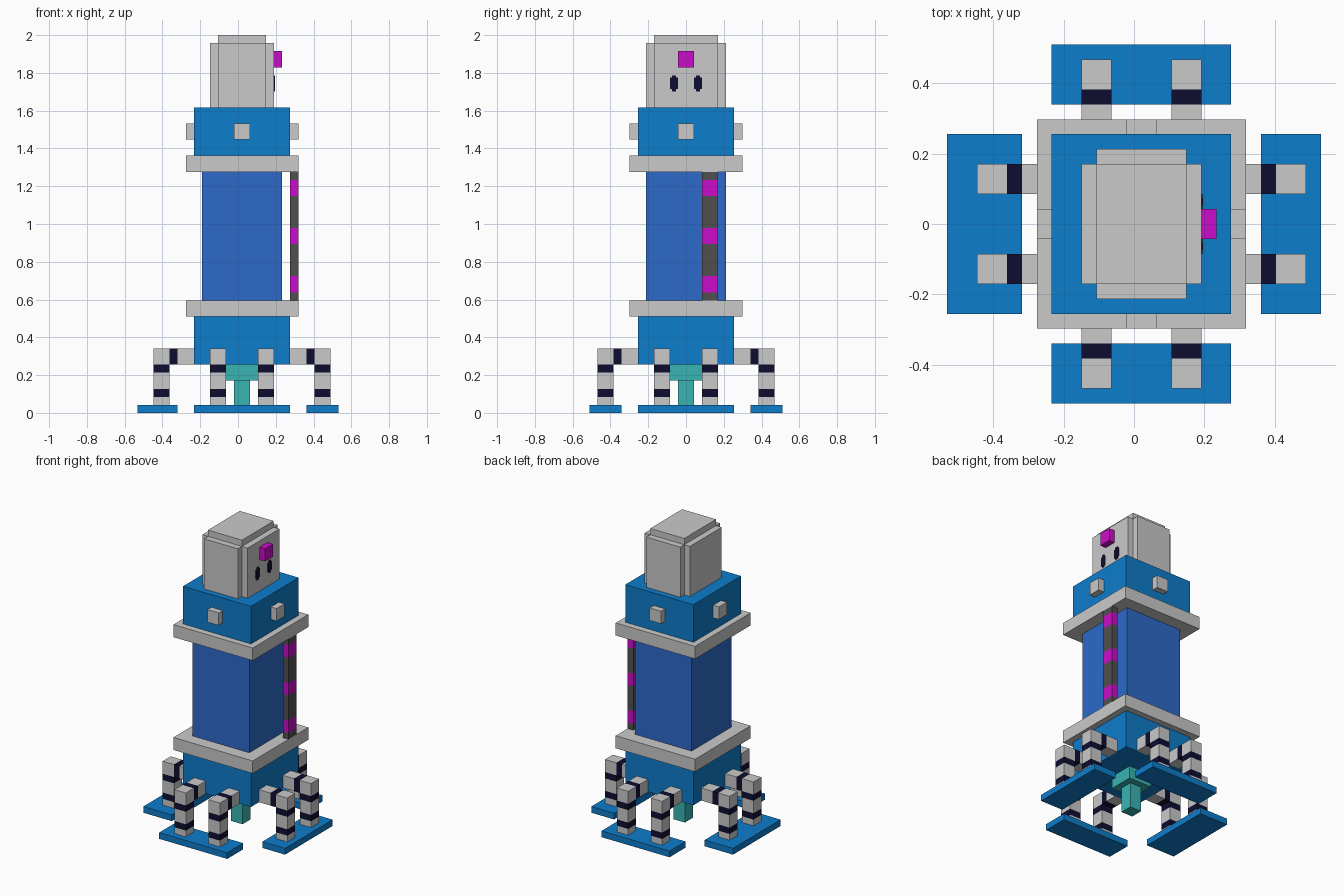
import bpy, bmesh, math
from mathutils import Matrix, Vector

if "Cube" in bpy.data.objects:
    bpy.data.objects.remove(bpy.data.objects["Cube"])

U = 2 / 47                          # one block of the model's grid
ORIGIN = Vector((0.5 * U, 0, 0))    # body axis sits half a block off centre


def material(name, rgb):
    def lin(c):
        c /= 255
        return c / 12.92 if c <= 0.04045 else ((c + 0.055) / 1.055) ** 2.4
    m = bpy.data.materials.new(name)
    m.diffuse_color = (*[lin(c) for c in rgb], 1)
    m.use_nodes = True
    m.node_tree.nodes["Principled BSDF"].inputs["Base Color"].default_value = m.diffuse_color
    return m


GREY = material("light grey", (202, 202, 202))
BLUE = material("bright blue", (13, 125, 203))
COBALT = material("cobalt blue", (45, 106, 202))
DARK = material("dark grey", (80, 80, 80))
PINK = material("magenta", (202, 13, 202))
TEAL = material("teal", (56, 180, 178))
NAVY = material("navy black", (13, 13, 48))


def box(name, mat, lo, hi, turn=0, axis=2, bands=(), band_mat=None):
    """Box in grid units, turned by quarter turns; bands are (start, end) stripes along an axis."""
    lo, hi = Vector(lo), Vector(hi)
    bm = bmesh.new()
    bmesh.ops.create_cube(bm, size=1)
    for v in bm.verts:
        v.co = [(lo[i] + hi[i]) / 2 + v.co[i] * (hi[i] - lo[i]) for i in range(3)]
    normal = Vector([float(i == axis) for i in range(3)])
    for cut in {c for b in bands for c in b}:
        if lo[axis] < cut < hi[axis]:
            bmesh.ops.bisect_plane(bm, geom=bm.verts[:] + bm.edges[:] + bm.faces[:],
                                   plane_co=normal * cut, plane_no=normal)
    for f in bm.faces:
        c = f.calc_center_median()[axis]
        f.material_index = int(any(a < c < b for a, b in bands))
    bm.transform(Matrix.Translation(ORIGIN) @ Matrix.Scale(U, 4)
                 @ Matrix.Rotation(turn * math.pi / 2, 4, 'Z'))
    me = bpy.data.meshes.new(name)
    bm.to_mesh(me)
    bm.free()
    me.materials.append(mat)
    if band_mat:
        me.materials.append(band_mat)
    ob = bpy.data.objects.new(name, me)
    bpy.context.collection.objects.link(ob)
    return ob


def block(name, mat, rx, ry, z0, z1):
    return box(name, mat, (-rx, -ry, z0), (rx, ry, z1))


# Body stack
block("thruster_stem", TEAL, 1, 1, 0, 4)
block("thruster_mount", TEAL, 2, 2, 4, 6)
block("lower_body", BLUE, 6, 6, 6, 12)
block("lower_rim", GREY, 7, 7, 12, 14)
block("column", COBALT, 5, 5, 14, 30)
block("upper_rim", GREY, 7, 7, 30, 32)
block("upper_body", BLUE, 6, 6, 32, 38)

# Head with stepped edges
block("head_core", GREY, 4, 4, 38, 46)
block("head_sides", GREY, 3, 5, 38, 46)
block("head_cap", GREY, 3, 4, 46, 47)

# Face on the +x side
box("nose_lamp", PINK, (4, -1, 43), (5, 1, 45))
for side, y in (("front", -1.5), ("back", 1.5)):
    box(f"{side}_eye_tall", NAVY, (3.95, y - 0.25, 40), (4.1, y + 0.25, 42))
    box(f"{side}_eye_wide", NAVY, (3.95, y - 0.5, 40.3), (4.08, y + 0.5, 41.7))

# Striped pole between the rims
box("striped_pole", DARK, (6, 2, 14), (7, 4, 30),
    bands=[(15, 17), (21, 23), (27, 29)], band_mat=PINK)

# Four sides: stud, foot and a pair of banded legs
for turn, side in enumerate(("right", "back", "left", "front")):
    box(f"{side}_stud", GREY, (6, -1, 34), (7, 1, 36), turn)
    reach = 13 if side == "left" else 12
    box(f"{side}_foot", BLUE, (8, -6, 0), (reach, 6, 1), turn)
    for n, y in enumerate((-4, 2), 1):
        box(f"{side}_leg_{n}", GREY, (9, y, 1), (11, y + 2, 8), turn,
            bands=[(2, 3), (5, 6)], band_mat=NAVY)
        box(f"{side}_hip_{n}", GREY, (6, y, 6), (9, y + 2, 8), turn,
            axis=0, bands=[(8, 9)], band_mat=NAVY)
